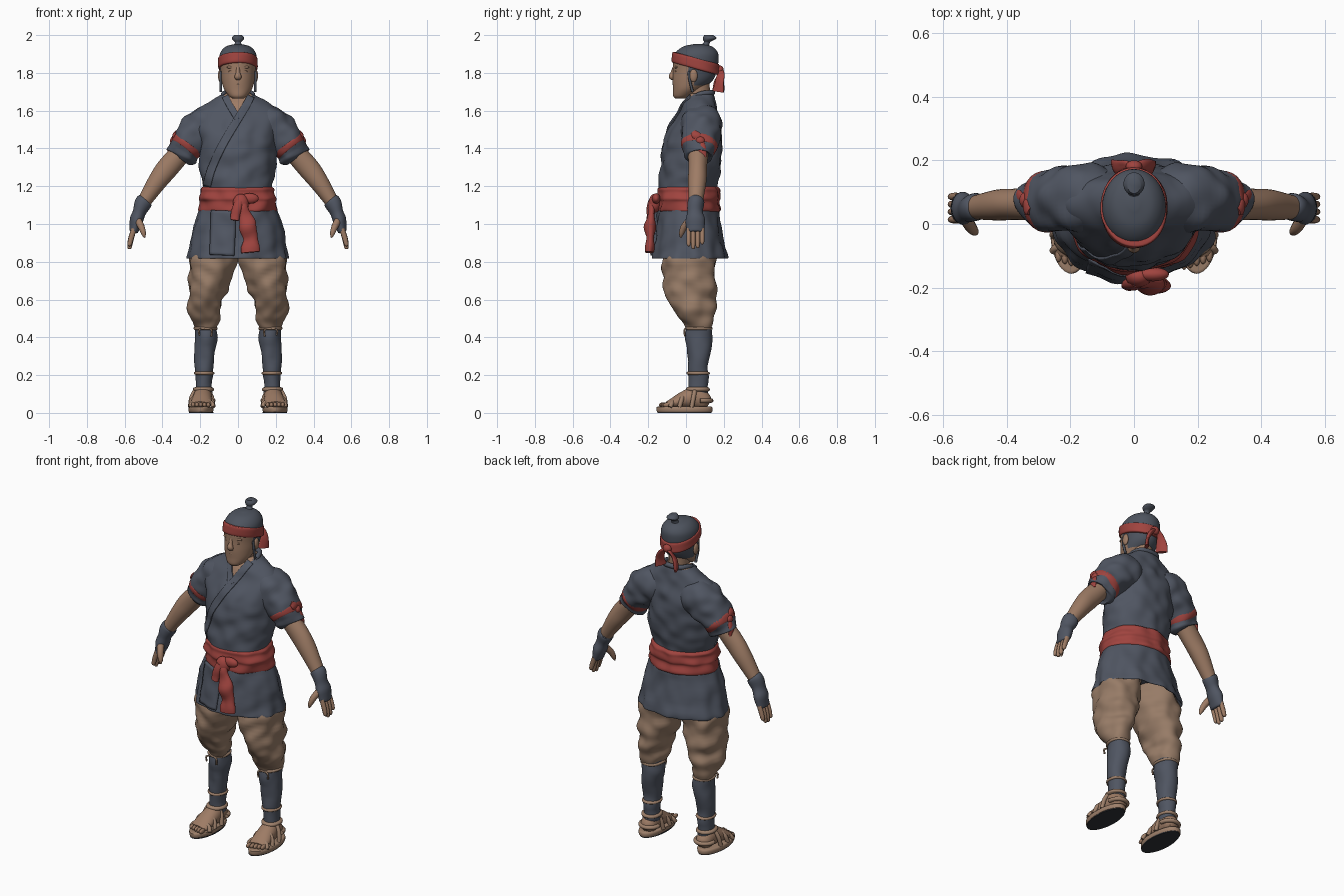
import bpy
import bmesh
import math
from mathutils import Vector, noise
from mathutils.bvhtree import BVHTree

cube = bpy.data.objects.get("Cube")
if cube:
    bpy.data.objects.remove(cube, do_unlink=True)


def material(name, color):
    mat = bpy.data.materials.new(name)
    mat.use_nodes = True
    mat.diffuse_color = (*color, 1)
    mat.node_tree.nodes["Principled BSDF"].inputs["Base Color"].default_value = (*color, 1)
    return mat


slate = material("slate cloth", (.08, .092, .122))
hair = material("dark hair", (.075, .087, .112))
red = material("red cloth", (.35, .057, .049))
tan = material("tan trousers", (.31, .2, .135))
skin = material("skin", (.34, .2, .13))
straw = material("straw", (.34, .215, .145))
dark = material("dark sole", (.03, .033, .04))
parts = []


def finish(name, bm, mat, mirror=1):
    """Turn a bmesh into a named object, flipped across x when mirror is -1."""
    for v in bm.verts:
        v.co.x *= mirror
    bmesh.ops.recalc_face_normals(bm, faces=bm.faces)
    mesh = bpy.data.meshes.new(name)
    bm.to_mesh(mesh)
    bm.free()
    mesh.materials.append(mat)
    obj = bpy.data.objects.new(name, mesh)
    bpy.context.collection.objects.link(obj)
    parts.append(obj)
    return obj


def spline(rows, steps):
    """Smooth curve through rows of any dimension."""
    pts = [Vector(r) for r in rows]
    ext = [pts[0] * 2 - pts[1]] + pts + [pts[-1] * 2 - pts[-2]]
    out = []
    for i in range(len(pts) - 1):
        a, b, c, d = ext[i:i + 4]
        for k in range(steps):
            t = k / steps
            out.append((2 * b + (c - a) * t + (2 * a - 5 * b + 4 * c - d) * t * t
                        + (3 * b - a - 3 * c + d) * t ** 3) / 2)
    return out + [pts[-1]]


def loft(name, rows, mat, side=(1, 0, 0), flat=False, seg=32, steps=4,
         wrinkle=0, pleat=0, shear=0, mirror=1):
    """Skin elliptical rings (x, y, z, radius along side, other radius)."""
    rings = spline(rows, steps)
    bm = bmesh.new()
    loops = []
    for i, r in enumerate(rings):
        centre = Vector(r[:3])
        tangent = Vector((0, 0, 1))
        if not flat:
            ahead, behind = rings[min(i + 1, len(rings) - 1)], rings[max(i - 1, 0)]
            tangent = (Vector(ahead[:3]) - Vector(behind[:3])).normalized()
        u = Vector(side)
        u = (u - tangent * u.dot(tangent)).normalized()
        v = tangent.cross(u)
        loop = []
        for k in range(seg):
            ang = math.tau * k / seg
            fold = 1 + pleat * math.sin(ang * 13) * (1 - i / len(rings))
            arm = (u * math.cos(ang) * max(r[3], .002) + v * math.sin(ang) * max(r[4], .002)) * fold
            p = centre + arm
            if wrinkle:
                where = Vector((p.x * 11 + p.z * 7, p.y * 11, p.z * 14 - p.x * 8))
                p += arm.normalized() * wrinkle * noise.noise(where)
            p.z += shear * arm.y
            loop.append(bm.verts.new(p))
        loops.append(loop)
    for a, b in zip(loops, loops[1:]):
        for k in range(seg):
            n = (k + 1) % seg
            bm.faces.new((a[k], a[n], b[n], b[k]))
    bm.faces.new(loops[0])
    bm.faces.new(loops[-1])
    return finish(name, bm, mat, mirror)


def ball(name, loc, size, mat, mirror=1):
    bm = bmesh.new()
    bmesh.ops.create_uvsphere(bm, u_segments=20, v_segments=12, radius=1)
    for v in bm.verts:
        v.co = [c + p * s for c, p, s in zip(loc, v.co, size)]
    return finish(name, bm, mat, mirror)


def rope(name, points, radius, mat, mirror=1, side=(0, 1, 0)):
    return loft(name, [(*p, radius, radius) for p in points], mat, side, seg=10, mirror=mirror)


def hoop(name, x, y, z, rx, ry, mat, mirror=1, radius=.009):
    """A cord tied round a limb."""
    ring = [(z - radius, 0), (z - radius / 2, radius), (z + radius / 2, radius), (z + radius, 0)]
    return loft(name, [(x, y, h, rx + g, ry + g) for h, g in ring], mat, flat=True,
                wrinkle=.006, mirror=mirror)


def drape(name, target, path, width, mat, thickness=.008):
    """A cloth band laid on the front of another part, path given as (x, z)."""
    tree = BVHTree.FromPolygons([v.co for v in target.data.vertices],
                                [f.vertices for f in target.data.polygons])
    pts = spline(path, 8)
    bm = bmesh.new()
    rows = []
    for i, p in enumerate(pts):
        t = (pts[min(i + 1, len(pts) - 1)] - pts[max(i - 1, 0)]).normalized()
        row = []
        for k in range(9):
            off = (k / 8 - .5) * width
            x, z = p.x - t.y * off, p.y + t.x * off
            hit = tree.ray_cast(Vector((x, -1, z)), Vector((0, 1, 0)))[0]
            if hit is None:
                hit = tree.find_nearest(Vector((x, .05, z)))[0]
            row.append(bm.verts.new(hit + Vector((0, -.003, 0))))
        rows.append(row)
    for a, b in zip(rows, rows[1:]):
        for k in range(8):
            bm.faces.new((a[k], a[k + 1], b[k + 1], b[k]))
    solid = finish(name, bm, mat).modifiers.new("thickness", "SOLIDIFY")
    solid.thickness, solid.offset = thickness, 0


# Jacket body and flared skirt
jacket = loft("jacket_body", [
    (0, .01, 1.1, .19, .15), (0, .01, 1.2, .183, .155), (0, .025, 1.3, .205, .16),
    (0, .035, 1.42, .207, .157), (0, .05, 1.52, .225, .135), (0, .068, 1.6, .215, .1),
    (0, .075, 1.65, .15, .08), (0, .08, 1.69, .08, .064)],
    slate, flat=True, seg=80, steps=7, wrinkle=.014)
jacket.data.materials.append(skin)
for f in jacket.data.polygons:
    c = f.center
    if c.z > 1.685 or (c.y < .06 and abs(c.x) < (c.z - 1.55) * .55):
        f.material_index = 1
skirt = loft("jacket_skirt", [
    (0, .02, .9, .2, .15), (0, .02, .83, .255, .185), (0, .02, .82, .265, .2),
    (0, .02, .86, .26, .194), (0, .015, .96, .24, .175), (0, .012, 1.07, .205, .162),
    (0, .012, 1.12, .19, .15)], slate, flat=True, seg=104, wrinkle=.012, pleat=.03)

# Collar, crossed lapels and front flap
drape("under_lapel", jacket, [(-.068, 1.675), (-.045, 1.63), (0, 1.555)], .034, slate)
drape("over_lapel", jacket, [(.068, 1.675), (.045, 1.63), (0, 1.555), (-.08, 1.42),
                             (-.14, 1.29), (-.165, 1.2)], .04, slate)
drape("skirt_flap", skirt, [(-.075, 1.07), (-.08, .95), (-.085, .835)], .13, slate, .014)
rope("back_collar", [(-.072, .05, 1.675), (-.075, .085, 1.69), (-.045, .135, 1.695),
                     (.045, .135, 1.695), (.075, .085, 1.69), (.072, .05, 1.675)],
     .014, slate, side=(0, 0, 1))

# Waist sash with knot and tails
loft("sash", [(0, .013, 1.06, .195, .155), (0, .013, 1.075, .207, .167), (0, .013, 1.115, .2, .163),
              (0, .013, 1.135, .206, .168), (0, .013, 1.165, .195, .163),
              (0, .013, 1.185, .196, .163), (0, .013, 1.2, .18, .15)],
     red, flat=True, seg=64, wrinkle=.016)
ball("sash_knot", (.015, -.165, 1.11), (.042, .033, .05), red)
ball("sash_loop", (.06, -.158, 1.135), (.05, .022, .028), red)
loft("sash_long_tail", [(.02, -.17, 1.12, .025, .02), (.04, -.183, 1.04, .035, .022),
                        (.058, -.187, .95, .043, .024), (.068, -.193, .85, .046, .02)],
     red, wrinkle=.018, seg=40, steps=6)
loft("sash_short_tail", [(.01, -.18, 1.12, .02, .018), (-.01, -.19, 1.07, .027, .02),
                         (-.02, -.195, 1.02, .024, .014)], red, wrinkle=.01)

# Head, neck and hair
loft("neck", [(0, .08, 1.55, .065, .06), (0, .07, 1.66, .055, .058), (0, .06, 1.76, .058, .065)],
     skin, flat=True)
head = loft("head", [
    (0, -.03, 1.665, .03, .028), (0, -.018, 1.68, .05, .05), (0, .008, 1.715, .074, .077),
    (0, .035, 1.76, .088, .106), (0, .047, 1.81, .094, .116), (0, .052, 1.87, .1, .12),
    (0, .057, 1.91, .092, .11), (0, .062, 1.94, .063, .075), (0, .065, 1.953, .015, .02)],
    skin, flat=True, seg=80, steps=7)
head.data.materials.append(hair)
for f in head.data.polygons:
    c = f.center
    if c.z > 1.885 or (c.y > .045 and c.z > 1.735) or (c.y > .01 and c.z > 1.8):
        f.material_index = 1
loft("topknot", [(0, .09, 1.93, .03, .03), (0, .11, 1.96, .016, .016), (0, .118, 1.972, .027, .027),
                 (0, .126, 1.985, .033, .036), (0, .12, 2, .02, .024)], hair, flat=True)
loft("nose", [(0, -.058, 1.835, .01, .01), (0, -.068, 1.8, .012, .014),
              (0, -.075, 1.78, .019, .016), (0, -.066, 1.766, .014, .008)], skin, seg=20)
ball("upper_lip", (0, -.06, 1.741), (.026, .011, .006), skin)
ball("lower_lip", (0, -.055, 1.73), (.022, .011, .006), skin)
ball("chin", (0, -.043, 1.695), (.03, .022, .022), skin)

# Headband tied behind the head
loft("headband", [(0, .052, 1.82, .095, .118), (0, .052, 1.826, .105, .127),
                  (0, .052, 1.85, .106, .126), (0, .053, 1.875, .104, .124),
                  (0, .054, 1.88, .095, .115)], red, flat=True, seg=48, shear=-.27, wrinkle=.004)
ball("headband_knot", (0, .18, 1.815), (.026, .02, .024), red)
for end, x, lean in (("left", .05, .6), ("right", -.05, -.6)):
    loft(end + "_headband_tail", [(0, .18, 1.815, .012, .01), (x * .6, .185, 1.795, .02, .01),
                                  (x, .175, 1.75, .027, .01), (x, .168, 1.7, .034, .009)],
         red, (lean, 1, 0), wrinkle=.008)

# Everything that repeats on both sides
for label, m in (("left_", 1), ("right_", -1)):
    # Face details
    ball(label + "brow", (.034, -.05, 1.83), (.026, .012, .008), skin, m)
    ball(label + "eyelid", (.034, -.051, 1.808), (.016, .01, .007), skin, m)
    ball(label + "ear", (.094, .04, 1.785), (.012, .021, .034), skin, m)
    rope(label + "hair_lock", [(.092, .014, 1.81), (.092, .02, 1.76), (.09, .035, 1.7)], .007, hair, m)

    # Sleeve with a tied band of cloth
    loft(label + "sleeve", [(.08, .08, 1.55, .09, .085), (.15, .08, 1.525, .112, .112),
                            (.215, .077, 1.473, .108, .109), (.263, .07, 1.42, .092, .093),
                            (.288, .066, 1.38, .08, .082), (.3, .064, 1.355, .078, .078),
                            (.303, .064, 1.35, .05, .05)],
         slate, (0, 1, 0), seg=48, steps=6, wrinkle=.018, mirror=m)
    loft(label + "sleeve_tie", [(.258, .07, 1.43, .085, .085), (.264, .07, 1.422, .094, .093),
                                (.28, .068, 1.398, .089, .087), (.286, .067, 1.39, .08, .078)],
         red, (0, 1, 0), wrinkle=.012, mirror=m)
    ball(label + "sleeve_tie_knot", (.338, .075, 1.44), (.022, .026, .024), red, m)
    loft(label + "tie_upper_tail", [(.335, .07, 1.44, .014, .01), (.337, .055, 1.468, .024, .011),
                                    (.325, .04, 1.487, .015, .009)], red, (0, 1, 0), mirror=m)
    loft(label + "tie_lower_tail", [(.34, .08, 1.44, .014, .01), (.36, .085, 1.4, .022, .011),
                                    (.365, .085, 1.355, .024, .01)], red, (0, 1, 0), mirror=m)

    # Arm, hand wrap and fingers
    loft(label + "forearm", [(.29, .065, 1.39, .055, .055), (.37, .062, 1.3, .049, .058),
                             (.42, .06, 1.235, .049, .052), (.47, .055, 1.16, .042, .042),
                             (.515, .05, 1.09, .034, .033)], skin, (0, 1, 0), mirror=m)
    loft(label + "hand_wrap", [(.49, .053, 1.128, .036, .037), (.497, .052, 1.118, .043, .044),
                               (.52, .05, 1.07, .042, .038), (.535, .05, 1.02, .052, .036),
                               (.55, .05, .965, .048, .024), (.553, .05, .955, .035, .012)],
         slate, (0, 1, 0), wrinkle=.008, mirror=m)
    for i, length in enumerate((.075, .09, .085, .065)):
        y = .014 + i * .024
        loft(label + "finger", [(.55, y, .975, .012, .014), (.566, y, .95 - length / 3, .012, .014),
                                (.574, y, .965 - length, .01, .011), (.575, y, .957 - length, .003, .003)],
             skin, (0, 1, 0), seg=12, mirror=m)
    loft(label + "thumb", [(.53, .02, 1.02, .02, .02), (.512, -.01, .985, .018, .018),
                           (.5, -.024, .95, .013, .013), (.495, -.028, .928, .004, .004)],
         skin, (0, 1, 0), seg=14, mirror=m)

    # Baggy trouser leg gathered below the knee
    loft(label + "trouser_leg", [
        (.105, .02, .96, .1, .12), (.13, .017, .84, .125, .14), (.15, .02, .7, .111, .14),
        (.169, .03, .6, .091, .128), (.173, .038, .55, .084, .115), (.173, .048, .5, .074, .095),
        (.17, .065, .445, .053, .062)], tan, flat=True, seg=64, steps=7, wrinkle=.02, mirror=m)

    # Shin wrap with cords
    loft(label + "shin_wrap", [
        (.171, .068, .47, .055, .063), (.17, .068, .4, .061, .068), (.174, .068, .32, .056, .063),
        (.178, .066, .22, .045, .051), (.182, .065, .12, .044, .052), (.184, .06, .08, .04, .05)],
        slate, flat=True, wrinkle=.01, mirror=m)
    hoop(label + "knee_cord", .171, .067, .447, .055, .062, tan, m)
    hoop(label + "ankle_cord", .179, .065, .21, .043, .05, straw, m)
    hoop(label + "heel_cord", .184, .063, .125, .042, .051, straw, m, .012)
    for x, z in ((.14, .405), (.205, .41)):
        rope(label + "cord_end", [(.172, .004, .447), (x, -.008, .44), (x, -.006, z)], .005, tan, m)

    # Foot and straw sandal
    loft(label + "foot", [(.183, .122, .05, .026, .025), (.184, .1, .062, .044, .045),
                          (.186, .05, .08, .05, .06), (.19, -.01, .07, .053, .045),
                          (.195, -.07, .05, .056, .028), (.198, -.1, .042, .048, .018)],
         skin, (1, 0, 0), mirror=m)
    for i in range(5):
        ball(label + "toe", (.157 + i * .02, -.118 + i * .006, .042), (.011, .026, .014), skin, m)
    sole = [(.195, -.008, z, .058 + g, .138 + g) for z, g in ((.005, .006), (.012, .01), (.03, .01), (.034, 0))]
    loft(label + "sandal", sole, straw, flat=True, seg=40, steps=2, wrinkle=.006, mirror=m)
    loft(label + "sandal_base", [(.195, -.008, z, .064, .144) for z in (0, .006)], dark, flat=True,
         seg=40, steps=1, mirror=m)
    for y, top in ((-.085, .068), (-.035, .098), (.03, .135)):
        arch = [(.192 + .062 * math.cos(a), y + .02 * math.sin(a), .03 + (top - .03) * math.sin(a))
                for a in (math.pi * k / 6 for k in range(7))]
        rope(label + "sandal_strap", arch, .012, straw, m)
    heel = [(.184 + .054 * math.cos(a), .075 + .058 * math.sin(a), .065)
            for a in (math.pi * k / 6 for k in range(7))]
    rope(label + "heel_strap", heel, .012, straw, m, (0, 0, 1))

# Smooth shading with sharp edges kept
bpy.ops.object.select_all(action="DESELECT")
for obj in parts:
    obj.select_set(True)
bpy.context.view_layer.objects.active = parts[0]
bpy.ops.object.shade_smooth_by_angle(angle=math.radians(50))
